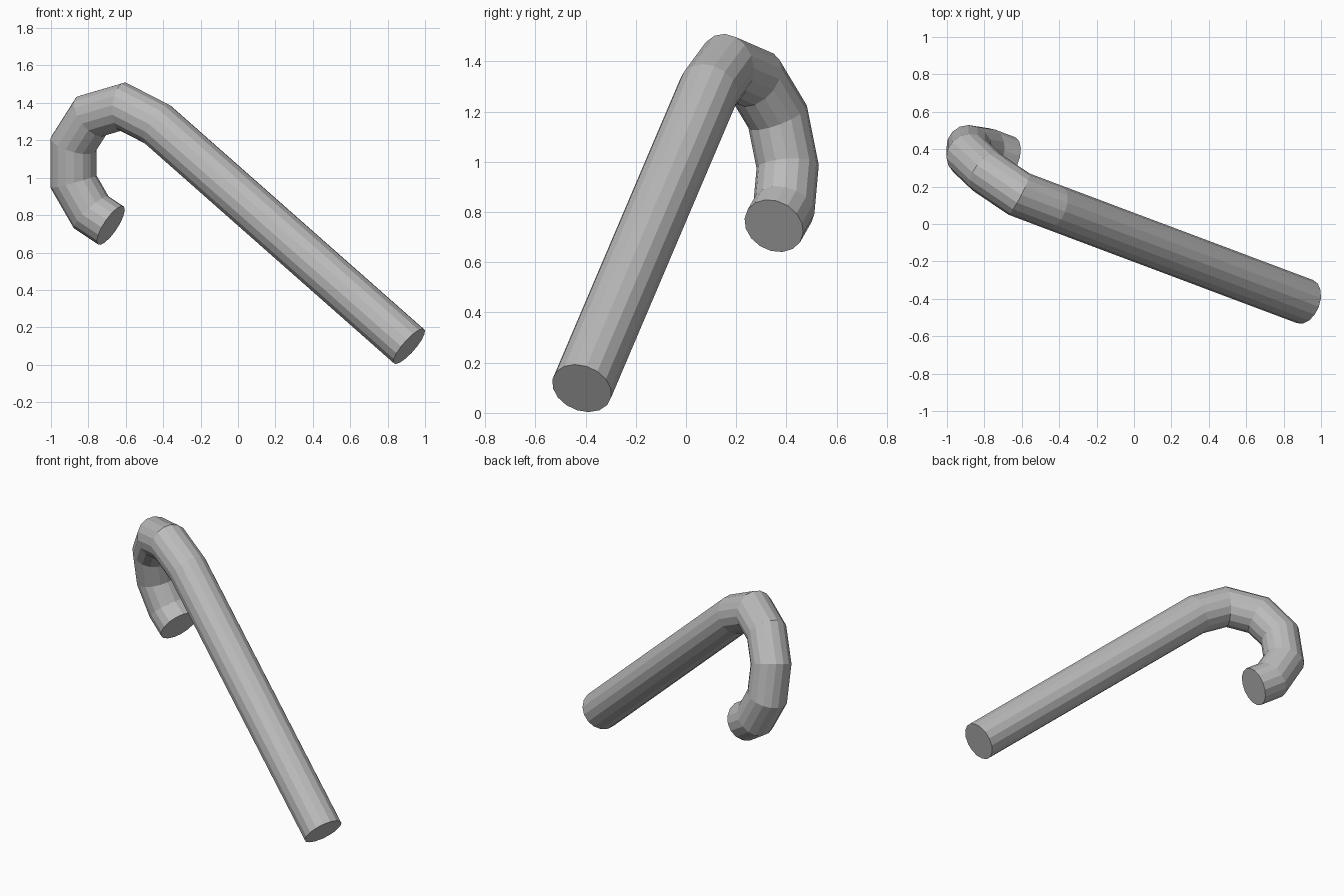
import bpy, bmesh, math
from mathutils import Vector

cube = bpy.data.objects.get("Cube")
if cube:
    bpy.data.objects.remove(cube)

RADIUS = 0.123
SIDES = 16

# Centre line: straight shaft from the foot, then the hook down to its tip
path = [Vector(p) for p in (
    (0.915, -0.415, 0.098),
    (-0.43, 0.09, 1.285),
    (-0.615, 0.16, 1.38),
    (-0.785, 0.275, 1.33),
    (-0.88, 0.365, 1.18),
    (-0.88, 0.405, 0.98),
    (-0.785, 0.39, 0.815),
    (-0.68, 0.35, 0.745),
)]

grey = bpy.data.materials.new("plain grey")
grey.use_nodes = True
colour = (0.5, 0.5, 0.5, 1)
grey.diffuse_color = colour
grey.node_tree.nodes["Principled BSDF"].inputs["Base Color"].default_value = colour


def sweep_tube(name, points, radius, sides):
    """Sweep a polygon along the points with mitred joints and flat caps."""
    bm = bmesh.new()
    dirs = [(b - a).normalized() for a, b in zip(points, points[1:])]
    side = dirs[0].cross(Vector((0, 0, 1))).normalized()
    up = side.cross(dirs[0])
    ring = []
    for i in range(sides):
        a = math.tau * i / sides
        ring.append(points[0] + radius * (math.cos(a) * side + math.sin(a) * up))
    rings = [[bm.verts.new(p) for p in ring]]
    for i, d in enumerate(dirs):
        # Slide the ring along this segment onto the mitre plane of the next joint
        after = dirs[min(i + 1, len(dirs) - 1)]
        normal = (d + after).normalized()
        ring = [p + d * ((points[i + 1] - p).dot(normal) / d.dot(normal)) for p in ring]
        rings.append([bm.verts.new(p) for p in ring])
    for low, high in zip(rings, rings[1:]):
        for i in range(sides):
            j = (i + 1) % sides
            bm.faces.new((low[i], low[j], high[j], high[i]))
    bm.faces.new(rings[0])
    bm.faces.new(rings[-1])
    bmesh.ops.recalc_face_normals(bm, faces=bm.faces)
    mesh = bpy.data.meshes.new(name)
    bm.to_mesh(mesh)
    bm.free()
    mesh.materials.append(grey)
    obj = bpy.data.objects.new(name, mesh)
    bpy.context.collection.objects.link(obj)
    return obj


sweep_tube("hooked_cane", path, RADIUS, SIDES)
